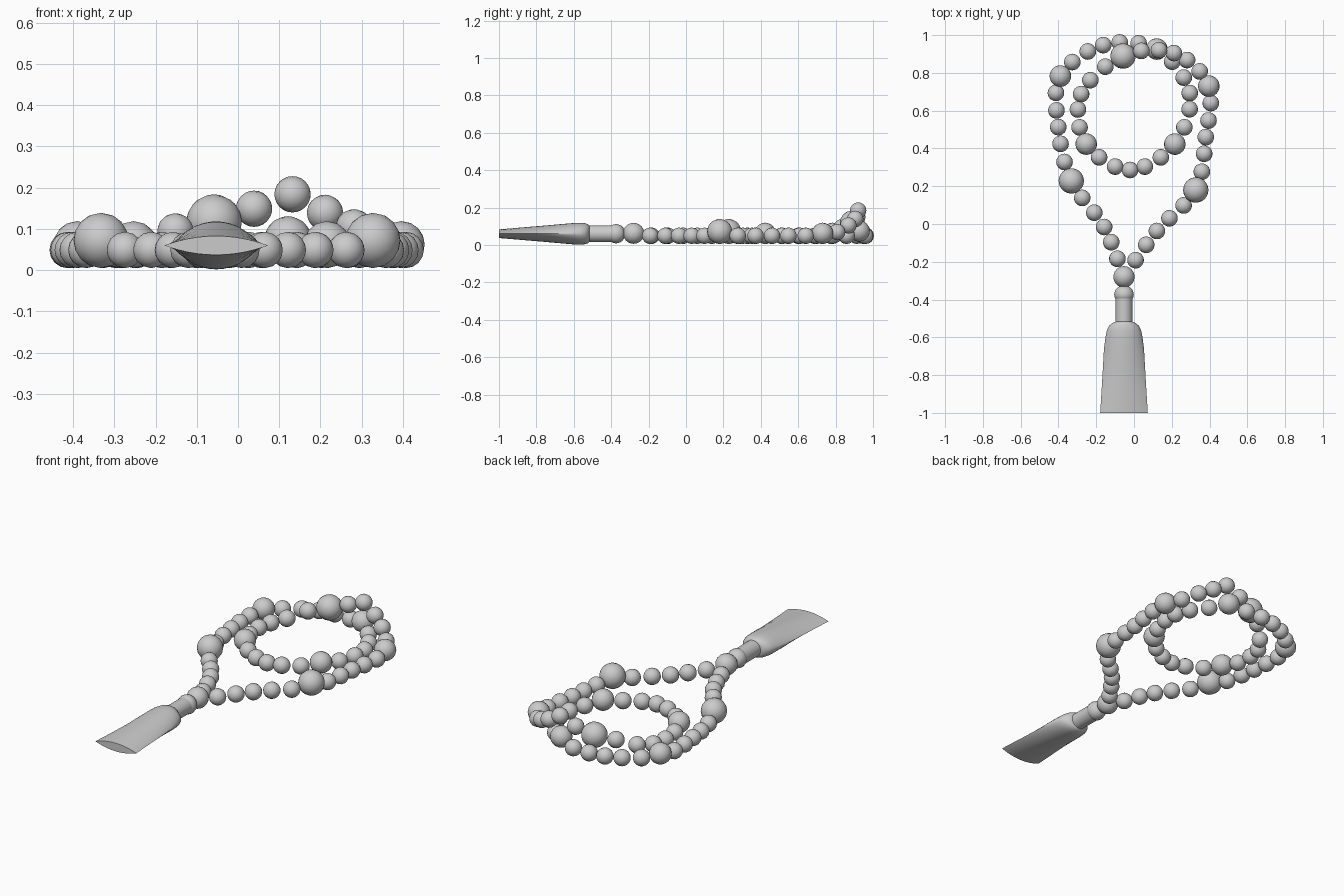
import bpy, bmesh, math
from mathutils import Vector

if "Cube" in bpy.data.objects:
    bpy.data.objects.remove(bpy.data.objects["Cube"])

SMALL = 0.044
CX, CZ = -0.053, 0.06   # axis of the tassel

# Strand path: large beads alternate with the middle small bead between them
path = [(-.053, -.28), (-.158, -.016), (-.332, .228), (-.401, .513),
        (-.39, .783), (-.163, .947), (.121, .926), (.295, .693),
        (.216, .423), (-.021, .286), (-.253, .423), (-.28, .688),
        (-.058, .889), (.211, .905), (.396, .73), (.38, .46),
        (.327, .18), (.121, -.037), (-.053, -.28)]
path = [Vector((x, y, 0)) for x, y in path]
large_radius = {2: .067, 4: .057, 6: .057, 8: .057, 10: .057,
                12: .067, 14: .057, 16: .067, 0: .057, 18: .057}
# Height gained where the strand crosses over itself
lift = {34: .01, 35: .045, 36: .045, 37: .1, 38: .135, 39: .09, 40: .055, 41: .02,
        18: .012}


def finish(name, bm, angle=50):
    me = bpy.data.meshes.new(name)
    bmesh.ops.recalc_face_normals(bm, faces=bm.faces)
    bm.to_mesh(me)
    bm.free()
    ob = bpy.data.objects.new(name, me)
    bpy.context.collection.objects.link(ob)
    bpy.ops.object.select_all(action='DESELECT')
    ob.select_set(True)
    bpy.context.view_layer.objects.active = ob
    bpy.ops.object.shade_smooth_by_angle(angle=math.radians(angle))
    return ob


def loft(name, stations, n=32):
    """Skin sections (y, half width, half height, pointedness) along y."""
    bm = bmesh.new()
    rings = []
    for y, w, h, p in stations:
        ring = []
        for i in range(n):
            a = 2 * math.pi * i / n
            s = math.sin(a)
            ring.append(bm.verts.new((CX + w * math.cos(a), y,
                                      CZ + h * s * abs(s) ** p)))
        rings.append(ring)
    for r0, r1 in zip(rings, rings[1:]):
        for i in range(n):
            j = (i + 1) % n
            bm.faces.new((r0[i], r0[j], r1[j], r1[i]))
    bm.faces.new(rings[0])
    bm.faces.new(rings[-1])
    return finish(name, bm)


def spline(i, u):
    """Catmull-Rom point and tangent on span i."""
    p1, p2 = path[i], path[i + 1]
    p0 = path[i - 1] if i else 2 * p1 - p2
    p3 = path[i + 2] if i + 2 < len(path) else 2 * p2 - p1
    m1, m2 = (p2 - p0) / 2, (p3 - p1) / 2
    f = lambda t: ((2*t**3 - 3*t**2 + 1) * p1 + (t**3 - 2*t**2 + t) * m1
                   + (3*t**2 - 2*t**3) * p2 + (t**3 - t**2) * m2)
    return f(u), f(u + .01) - f(u - .01)


# Shared bead mesh
bm = bmesh.new()
bmesh.ops.create_uvsphere(bm, u_segments=16, v_segments=12, radius=1)
bead = finish("joining_bead", bm, 60)
bead.location = (CX, -.28, .062)
bead.scale = [.057] * 3
bead.rotation_euler = (math.pi / 2, math.pi / 16, 0)

# Strand of beads
for k in range(1, 3 * (len(path) - 1)):
    i, step = divmod(k, 3)
    u = (0, .36, .69)[step] if i % 2 == 0 else (0, .31, .64)[step]
    pos, tangent = spline(i, u)
    big = step == 0 and i in large_radius
    r = large_radius[i] if big else SMALL
    ob = bpy.data.objects.new("large_bead" if big else "small_bead", bead.data)
    pos.z = r + .005 + lift.get(k, 0)
    ob.location = pos
    ob.scale = (r, r, r)
    ob.rotation_euler = tangent.to_track_quat('Z', 'Y').to_euler()
    bpy.context.collection.objects.link(ob)

# Rounded cap and neck above the tassel
loft("tassel_cap", [(-.33, .022, .022, 0), (-.337, .035, .035, 0), (-.35, .046, .046, 0),
                    (-.372, .052, .052, 0), (-.39, .049, .049, 0), (-.398, .043, .043, 0)])
loft("tassel_neck", [(-.385, .045, .045, 0), (-.54, .045, .045, 0)])

# Flattened flaring tassel, round at the neck and lens-shaped at the tip
loft("tassel_skirt", [(-.517, .045, .045, 0), (-.524, .062, .051, 0), (-.54, .08, .056, .05),
                      (-.565, .091, .058, .15), (-.6, .098, .057, .3), (-.66, .106, .052, .5),
                      (-.75, .111, .044, .75), (-.87, .118, .034, .9), (-1, .126, .023, 1)])
